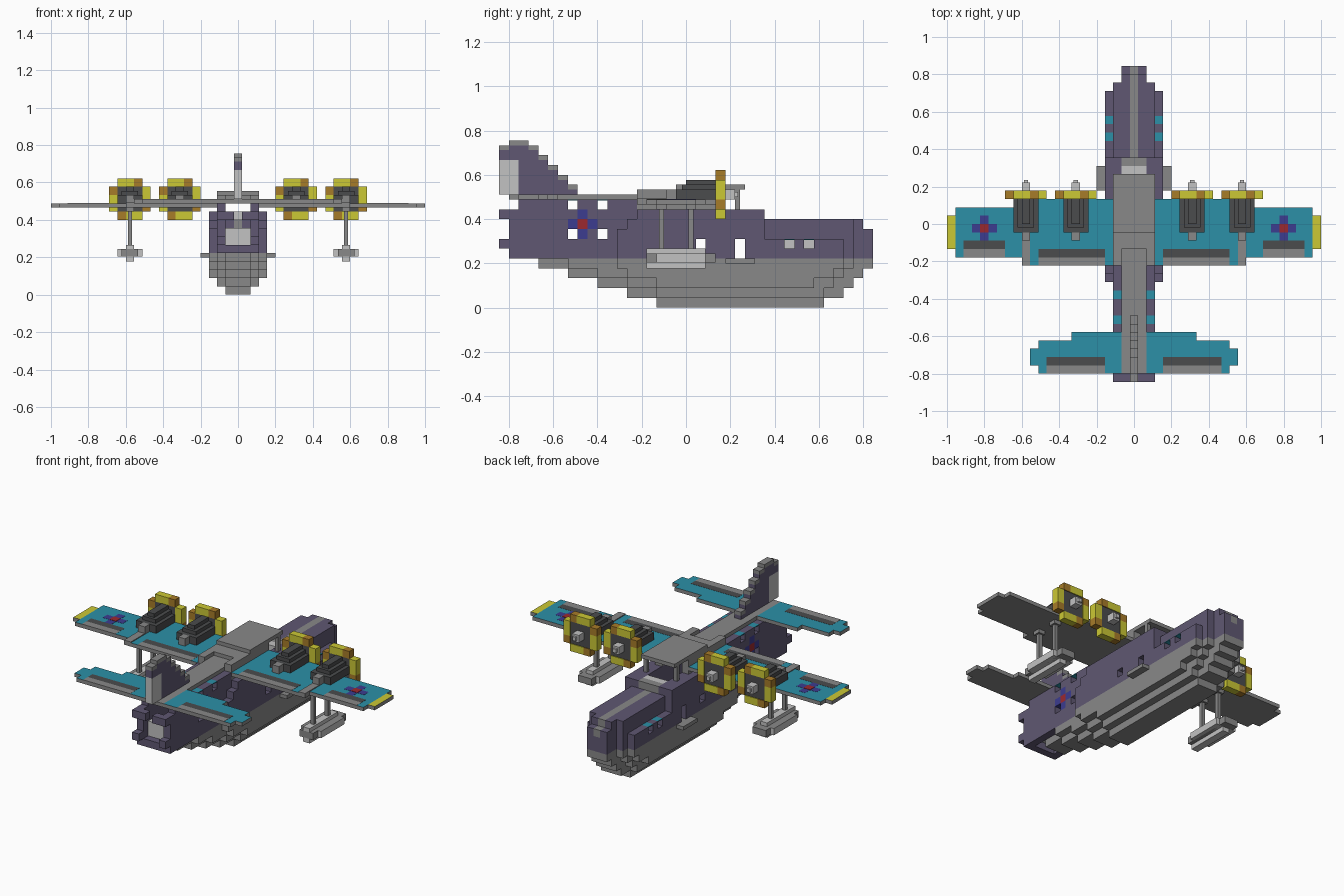
import bpy, bmesh
from mathutils import Vector

if "Cube" in bpy.data.objects:
    bpy.data.objects.remove(bpy.data.objects["Cube"])

U = 2 / 45          # one block; all sizes below are in blocks
COL = {
    "gray": (.25, .25, .25), "purple": (.115, .097, .17), "cyan": (.025, .28, .39),
    "yellow": (.60, .58, .035), "brown": (.39, .20, .022), "dark_gray": (.07, .072, .075),
    "light_gray": (.54, .54, .54), "blue": (.045, .045, .28), "red": (.33, .022, .028)}
NAMES = list(COL)
MATS = []
for n in NAMES:
    m = bpy.data.materials.new(n)
    m.diffuse_color = (*COL[n], 1)
    m.use_nodes = True
    m.node_tree.nodes["Principled BSDF"].inputs["Base Color"].default_value = m.diffuse_color
    MATS.append(m)


def finish(name, bm):
    me = bpy.data.meshes.new(name)
    bm.to_mesh(me)
    bm.free()
    for m in MATS:
        me.materials.append(m)
    ob = bpy.data.objects.new(name, me)
    bpy.context.collection.objects.link(ob)
    return ob


def boxes(name, items):
    """Each item: x0, x1, y0, y1, z0, z1 in blocks, colour, optional top colour."""
    bm = bmesh.new()
    for x0, x1, y0, y1, z0, z1, col, *top in items:
        r = bmesh.ops.create_cube(bm, size=1)
        for v in r["verts"]:
            v.co = Vector((x1 if v.co.x > 0 else x0, y1 if v.co.y > 0 else y0,
                           z1 if v.co.z > 0 else z0)) * U
        for f in {f for v in r["verts"] for f in v.link_faces}:
            f.normal_update()
            f.material_index = NAMES.index(top[0] if top and f.normal.z > .5 else col)
    bmesh.ops.recalc_face_normals(bm, faces=bm.faces)
    return finish(name, bm)


def mirrored(items):
    return items + [(-b, -a, *rest) for a, b, *rest in items]


# ---- Fuselage: blocks stacked in layers, hollowed out, then skinned ----
cells = {}


def fill(w0, w1, j0, j1, k0, k1, col):
    """Blocks with w0 <= |x| <= w1, y from j0 up to j1, z from k0 up to k1."""
    for i in range(-w1, w1 + 1):
        if abs(i) >= w0:
            for j in range(j0, j1):
                for k in range(k0, k1):
                    if col:
                        cells[i, j, k] = col
                    else:
                        cells.pop((i, j, k), None)


for k, half, a, b in [                                   # keel steps
        (0, 1, -3, 14), (1, 1, -6, 16), (1, 2, -3, 14), (2, 1, -9, 17), (2, 2, -6, 15),
        (2, 3, -3, 13), (3, 1, -12, 18), (3, 2, -9, 16), (3, 3, -6, 15),
        (4, 1, -15, 19), (4, 2, -12, 17), (4, 3, -7, 16)]:
    fill(0, half, a, b, k, k + 1, "gray")
fill(0, 2, -18, 17, 5, 9, "purple")                      # hull sides
fill(0, 1, 17, 19, 5, 8, "purple")
fill(0, 1, 17, 18, 8, 9, "purple")
fill(0, 0, 8, 18, 8, 9, "gray")
fill(0, 0, 18, 19, 7, 8, "gray")
fill(0, 2, -18, 8, 9, 10, "purple")
fill(0, 2, -17, -4, 10, 11, "purple")
fill(3, 3, -7, 16, 5, 7, "purple")                       # wide middle
fill(3, 3, -7, 8, 7, 8, "purple")
fill(3, 3, -6, 8, 8, 9, "purple")
fill(3, 3, -5, 8, 9, 10, "purple")
fill(2, 2, -5, 3, 10, 12, "gray")
fill(1, 2, -19, -18, 9, 10, "purple")                    # tail corners
fill(2, 2, -19, -18, 6, 7, "purple")
fill(0, 1, -17, 8, 5, 11, None)                          # hollow cabin
fill(0, 1, -18, -17, 6, 9, None)
fill(0, 1, -18, -17, 9, 11, None)
fill(0, 1, -17, -16, 6, 8, "light_gray")                 # tail seat
fill(0, 1, 6, 7, 9, 10, "light_gray")                    # windscreen
fill(0, 1, 7, 8, 9, 10, "gray")
fill(2, 3, 5, 6, 5, 7, None)                             # doors
fill(2, 3, 1, 2, 6, 7, None)                             # small windows
for j in (-12, -9):
    fill(2, 2, j, j + 1, 10, 11, None)
    fill(2, 2, j, j + 1, 7, 8, None)
for j in (10, 12):
    fill(3, 3, j, j + 1, 6, 7, None)
    fill(2, 2, j, j + 1, 6, 7, "light_gray")
for dj, dk in ((0, 0), (1, 0), (-1, 0), (0, 1), (0, -1)):  # side emblem
    fill(2, 2, -11 + dj, -10 + dj, 8 + dk, 9 + dk, "blue" if dj or dk else "red")

bm = bmesh.new()
for c, col in cells.items():
    mid = Vector((c[0], c[1] + .5, c[2] + .5))
    for ax in range(3):
        for s in (-1, 1):
            nb = list(c)
            nb[ax] += s
            if tuple(nb) in cells:
                continue
            n, p, q = Vector(), Vector(), Vector()
            n[ax], p[(ax + 1) % 3], q[(ax + 2) % 3] = s / 2, .5, s / 2
            f = bm.faces.new([bm.verts.new((mid + n + a * p + b * q) * U)
                              for a, b in ((-1, -1), (1, -1), (1, 1), (-1, 1))])
            f.material_index = NAMES.index(col)
bmesh.ops.remove_doubles(bm, verts=bm.verts, dist=.001)
finish("fuselage", bm)

# cyan panes above the windows
boxes("window_panes", mirrored(
    [(2.5, 3.5, j, j + 1, 6.9, 7, "cyan") for j in (10, 12)] +
    [(1.5, 2.5, j, j + 1, 10.9, 11, "cyan") for j in (-12, -9)]))
boxes("spine", [(-1.5, 1.5, -18, -2, 11, 11.5, "gray")])
boxes("cockpit_roof", [(-2.5, 2.5, -3, -1, 11.5, 12, "gray"),
                       (-2.5, 2.5, -1, 6, 12, 12.5, "gray")]
      + mirrored([(2, 2.5, 5, 5.5, 10, 12, "gray")]))
boxes("door_ledges", mirrored([(3.5, 4.5, 4, 7, 4.5, 5, "gray")]))

# ---- Wings ----
T = 11.02           # top of painted plates on the wing
boxes("wings", mirrored([
    (2.5, 13.5, -5, 3, 10.5, 11, "gray", "cyan"),
    (13.5, 21.5, -4, 2, 10.5, 11, "gray", "cyan"),
    (21.5, 22.5, -3, 1, 10.5, 11, "gray", "yellow")]))
boxes("wing_flaps", mirrored([
    (3.5, 11.5, -4, -3, 10.9, T, "dark_gray"), (3.5, 11.5, -5, -4, 10.9, T, "gray"),
    (15.5, 20.5, -3, -2, 10.9, T, "dark_gray"), (15.5, 20.5, -4, -3, 10.9, T, "gray"),
    (12.5, 13.5, -5, -2, 10.9, T + .1, "gray")]))
boxes("wing_emblems", mirrored([
    (17.5, 18.5, -2, 1, 10.9, T, "blue"), (16.5, 19.5, -1, 0, 10.9, T, "blue"),
    (17.5, 18.5, -1, 0, 10.9, T + .04, "red")]))

# ---- Tailplane and fin ----
boxes("tailplane", mirrored([
    (1.5, 7.5, -14, -13, 11, 11.5, "gray", "cyan"),
    (1.5, 11.5, -18, -14, 11, 11.5, "gray", "cyan"),
    (11.5, 12.5, -17, -15, 11, 11.5, "gray", "cyan"),
    (3.5, 10.5, -17, -16, 11.4, 11.52, "dark_gray"),
    (3.5, 10.5, -18, -17, 11.4, 11.52, "gray")]))
fin = [(-.5, .5, -19, -17, 11.5, 15, "light_gray"), (-.5, .5, -19, -17, 15, 16, "purple")]
for j, top in zip(range(-19, -11), (16.5, 17, 17, 16.5, 15.5, 14.5, 13.5, 12.5)):
    fin.append((-.5, .5, j, j + 1, top - .5, top, "gray"))
    low = 16 if j < -17 else 11
    if top - .5 > low:
        fin.append((-.5, .5, j, j + 1, low, top - .5, "purple"))
boxes("tail_fin", fin)

# ---- Engines: nacelle, hub and block propeller ring ----
for cx in (-13, -7, 7, 13):
    parts = [(cx - 1.5, cx + 1.5, 3, 3.9, 10, 13, "dark_gray"),
             (cx - 1.5, cx + 1.5, -1, 3, 11, 12, "dark_gray"),
             (cx - .5, cx + .5, 0, 3, 12, 13, "dark_gray"),
             (cx - 1, cx + 1, -.4, 3, 12, 12.5, "dark_gray"),
             (cx - .5, cx + .5, -2, -1, 11, 12, "gray"),
             (cx - .5, cx + .5, 3.9, 5, 11, 12, "light_gray"),
             (cx - .25, cx + .25, 5, 5.3, 11.25, 11.75, "light_gray")]
    for t in (-1, 0, 1):
        col = "brown" if t == 1 else "yellow"
        for dx, dz in ((t, 2), (2, -t), (-t, -2), (-2, t)):
            x, z = cx + dx, 11.5 + dz
            parts.append((x - .5, x + .5, 3, 4, z - .5, z + .5, col))
    boxes("engine", parts)

# ---- Floats on struts under the wings ----
for cx in (-13, 13):
    parts = [(cx - 1.5, cx + 1.5, -3, 2, 4.6, 5.5, "light_gray", "gray"),
             (cx - 1, cx + 1, -4, 3, 4.6, 5.5, "gray"),
             (cx - .5, cx + .5, -4, 2, 4, 4.6, "light_gray"),
             (cx - .5, cx + .5, -4, 2, 5.5, 6, "light_gray")]
    for y in (-3, 0):
        parts += [(cx - .25, cx + .25, y + .25, y + .75, 6, 10, "gray"),
                  (cx - .5, cx + .5, y, y + 1, 10, 10.5, "gray")]
    boxes("wing_float", parts)
